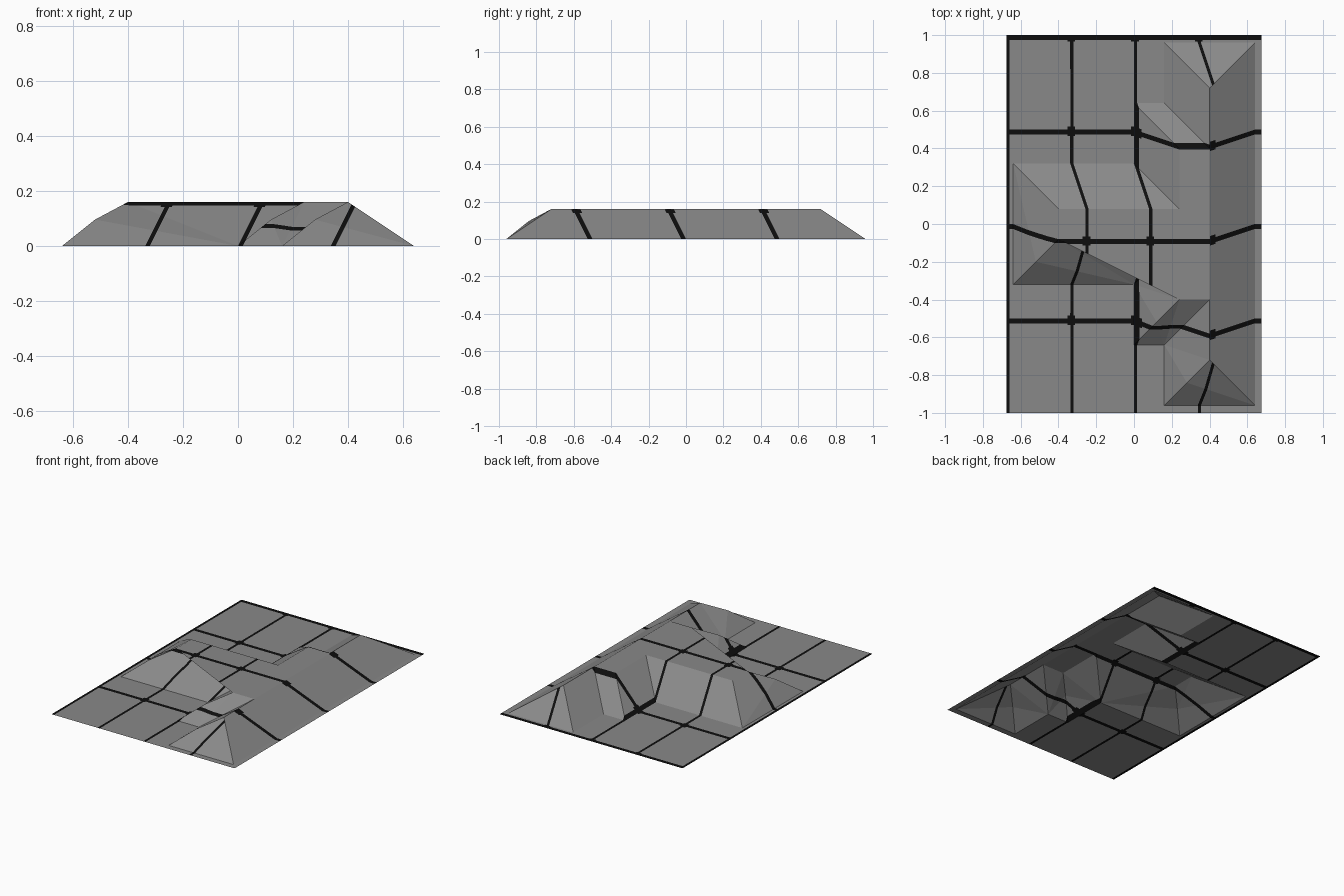
import bpy, bmesh
from mathutils import Vector

if "Cube" in bpy.data.objects:
    bpy.data.objects.remove(bpy.data.objects["Cube"])

W, D, H = 0.675, 1.0, 0.16      # half width, half depth, plateau height


def material(name, c):
    m = bpy.data.materials.new(name)
    m.diffuse_color = (c, c, c, 1)
    m.use_nodes = True
    m.node_tree.nodes["Principled BSDF"].inputs["Base Color"].default_value = m.diffuse_color
    return m


# Foot outline of the stepped plateau and the matching crest points (back half)
foot = [(.64, .96), (.16, .96), (.16, .64), (0, .64), (0, .32), (-.64, .32)]
crest = [(.4, .72), (.4, .72), (.4, .4), (.24, .4), (.24, .08), (-.4, .08)]


def mirrored(pts):
    return pts + [(x, -y) for x, y in reversed(pts)]


foot, crest = mirrored(foot), mirrored(crest)
n = len(foot)
bulged = (6, 8, 10)             # front-left hips bulge slightly at mid height

bm = bmesh.new()


def face(points):
    clean = []
    for p in points:
        p = Vector(p)
        if not clean or (p - clean[-1]).length > 1e-5:
            clean.append(p)
    if (clean[0] - clean[-1]).length < 1e-5:
        clean.pop()
    bm.faces.new([bm.verts.new(p) for p in clean])


def hip(i):
    """Points up one corner of the slope, foot to crest."""
    a, b = Vector((*foot[i], 0)), Vector((*crest[i], H))
    if i in bulged:
        return [a, a.lerp(b, .5) + Vector((0, 0, .016)), b]
    return [a, b]


# Ground sheet around the plateau
edges = []
for loop in ([(-W, -D), (W, -D), (W, D), (-W, D)], foot):
    vs = [bm.verts.new((x, y, 0)) for x, y in loop]
    edges += [bm.edges.new((vs[i], vs[i - 1])) for i in range(len(vs))]
bmesh.ops.triangle_fill(bm, use_beauty=True, edges=edges, normal=(0, 0, 1))

# Slopes and flat top
for i in range(n):
    face(hip(i) + hip((i + 1) % n)[::-1])
face([(x, y, H) for x, y in crest[2:10]])
bmesh.ops.triangulate(bm, faces=bm.faces[:])

# Cut the slanted-projection grid lines into every surface
U = [-W + W / 2 * k for k in range(4)]
V = [D - D / 2 * k for k in range(4)]
UW, VW, B = .017, .026, .015    # line widths and crossing pad


def cut(co, no):
    bmesh.ops.bisect_plane(bm, geom=bm.verts[:] + bm.edges[:] + bm.faces[:],
                           dist=1e-6, plane_co=co, plane_no=no)


for u in U:
    for d in (-B, 0, UW, UW + B * .6):
        cut((u + d, 0, 0), (1, 0, -.5))
for v in V:
    for d in (B, 0, -VW, -VW - B * .6):
        cut((0, v + d, 0), (0, 1, .5))

# Colour the lines and crossing pads by their place in the grid
bm.normal_update()
for f in bm.faces:
    if f.normal.z < 0:
        f.normal_flip()
    c = f.calc_center_median()
    u, v = c.x - c.z / 2, c.y + c.z / 2
    in_u = any(a < u < a + UW for a in U) and f.normal.x < .3
    in_v = any(a - VW < v < a for a in V)
    pad = (any(a - B < u < a + UW + B * .6 for a in U[1:]) and
           any(a - VW - B * .6 < v < a + B for a in V))
    f.material_index = 1 if in_u or in_v or pad else 0
    f.smooth = False

mesh = bpy.data.meshes.new("stepped_plateau")
bm.to_mesh(mesh)
bm.free()
mesh.materials.append(material("mid grey", .25))
mesh.materials.append(material("black line", .004))
bpy.context.collection.objects.link(bpy.data.objects.new("stepped_plateau", mesh))
